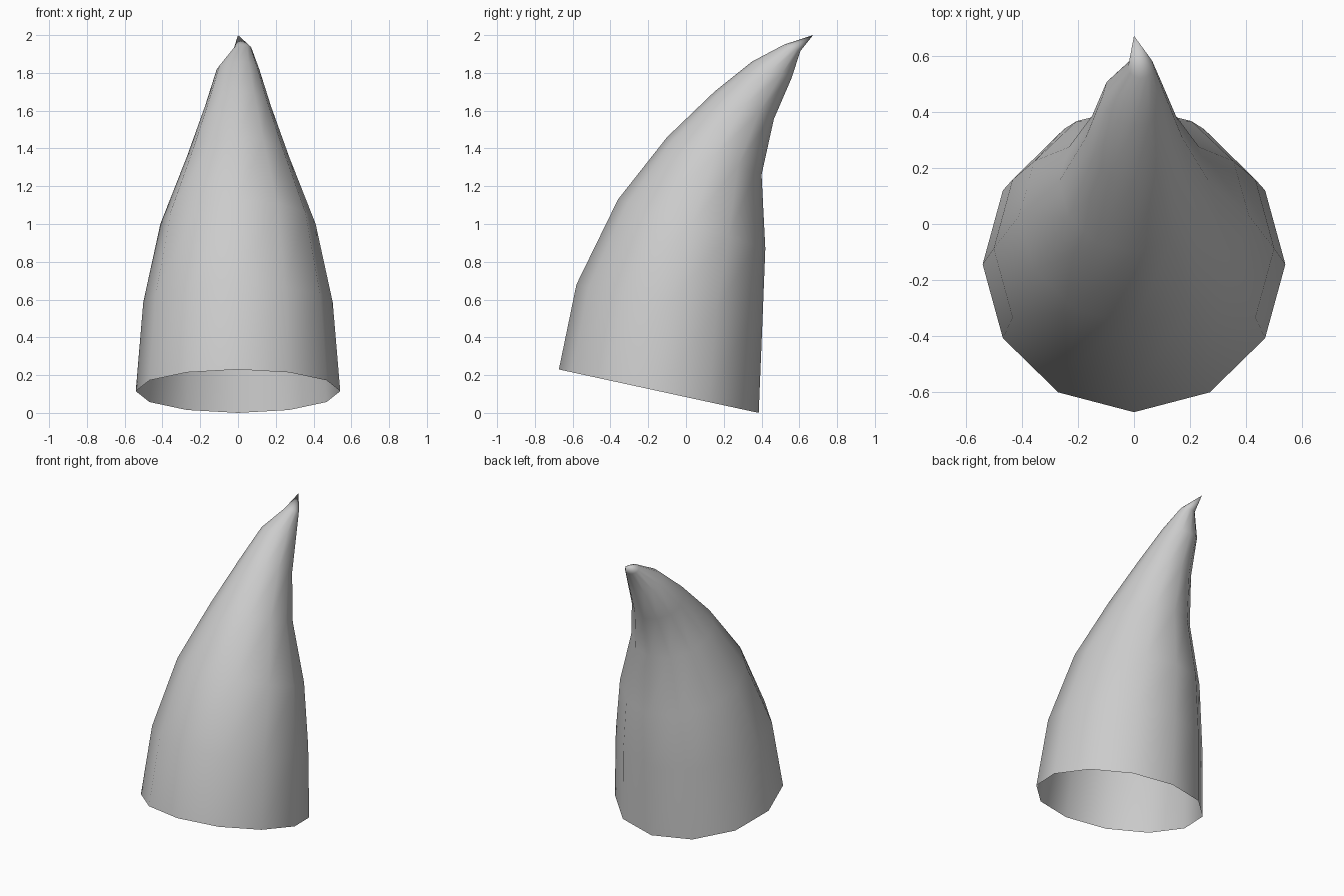
import bpy, bmesh, math
from mathutils import Vector

if "Cube" in bpy.data.objects:
    bpy.data.objects.remove(bpy.data.objects["Cube"])

SIDES = 12

# Each ring: x centre, front point (y, z), back point (y, z)
RINGS = [
    (0.0, (-0.673, 0.23), (0.385, 0.0)),
    (0.0, (-0.58, 0.68), (0.405, 0.49)),
    (0.0, (-0.36, 1.13), (0.42, 0.87)),
    (0.0, (-0.10, 1.46), (0.40, 1.26)),
    (0.0, (0.15, 1.70), (0.465, 1.555)),
    (0.0, (0.35, 1.86), (0.56, 1.775)),
    (0.025, (0.52, 1.95), (0.605, 1.915)),
]
TIP = (0.0, 0.673, 2.0)

bm = bmesh.new()

# Tilted circular cross-sections along the bend
loops = []
for cx, front, back in RINGS:
    f, b = Vector((cx, *front)), Vector((cx, *back))
    centre, half = (f + b) / 2, (b - f) / 2
    side = Vector((half.length, 0, 0))
    angles = [math.tau * i / SIDES for i in range(SIDES)]
    loops.append([bm.verts.new(centre + side * math.cos(a) + half * math.sin(a))
                  for a in angles])

# Walls between neighbouring rings, base left open
for low, high in zip(loops, loops[1:]):
    for i in range(SIDES):
        j = (i + 1) % SIDES
        bm.faces.new((low[i], low[j], high[j], high[i]))

# Pointed tip
tip = bm.verts.new(TIP)
for i in range(SIDES):
    bm.faces.new((loops[-1][i], loops[-1][(i + 1) % SIDES], tip))

for face in bm.faces:
    face.smooth = True

mesh = bpy.data.meshes.new("curved_horn")
bm.to_mesh(mesh)
bm.free()
horn = bpy.data.objects.new("curved_horn", mesh)
bpy.context.collection.objects.link(horn)
